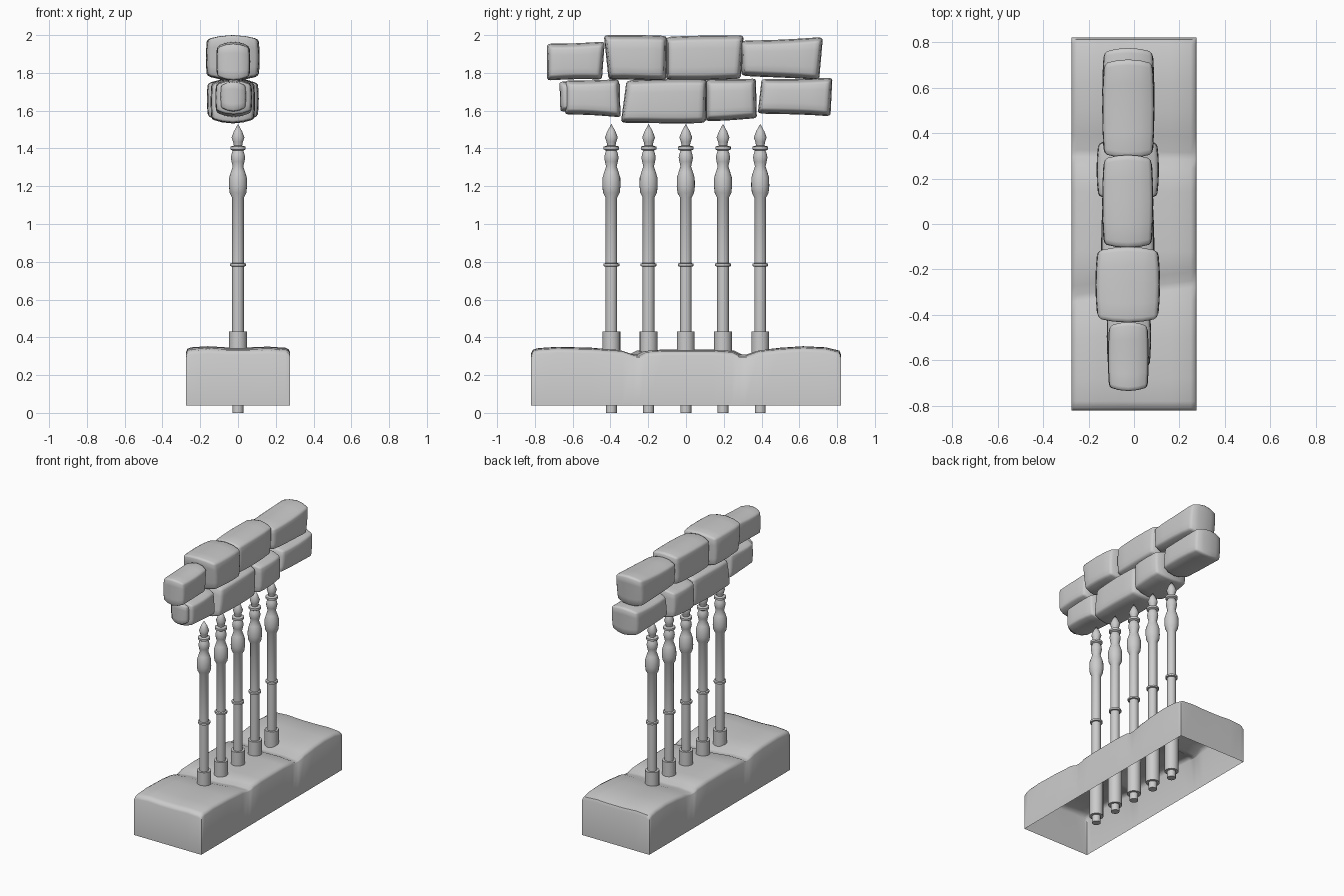
import bpy, bmesh, math

if "Cube" in bpy.data.objects:
    bpy.data.objects.remove(bpy.data.objects["Cube"])


def finish(bm, name, angle=40):
    me = bpy.data.meshes.new(name)
    bmesh.ops.recalc_face_normals(bm, faces=bm.faces)
    bm.to_mesh(me)
    bm.free()
    ob = bpy.data.objects.new(name, me)
    bpy.context.collection.objects.link(ob)
    bpy.ops.object.select_all(action='DESELECT')
    ob.select_set(True)
    bpy.context.view_layer.objects.active = ob
    bpy.ops.object.shade_smooth_by_angle(angle=math.radians(angle))
    return ob


# Stone: rounded block mapped to a side-view quad (y, z), slightly crowned
def stone(name, x0, x1, quad, r=0.12, crown=0.022, twist=0.0):
    bm = bmesh.new()
    bmesh.ops.create_cube(bm, size=2)
    bmesh.ops.subdivide_edges(bm, edges=bm.edges[:], cuts=3, use_grid_fill=True)
    sharp = [e for e in bm.edges if e.calc_face_angle(0) > 1]
    bmesh.ops.bevel(bm, geom=sharp, offset=r, segments=2, profile=0.5,
                    affect='EDGES', clamp_overlap=True)
    (bl, br, tr, tl) = quad
    for v in bm.verts:
        u, s, w = v.co
        a, b = (s + 1) / 2, (w + 1) / 2
        y, z = [(bl[i] * (1 - a) + br[i] * a) * (1 - b)
                + (tl[i] * (1 - a) + tr[i] * a) * b for i in (0, 1)]
        c = crown * u * u
        y -= 0.8 * c * s
        z -= c * w
        half = (x1 - x0) / 2 * (1 - 0.06 * s * s - 0.04 * w * w)
        x = (x0 + x1) / 2 + half * u + twist * s
        z += 0.004 * math.sin(5 * y + 2 * w) * (1 - s * s)
        v.co = (x, y, z)
    return finish(bm, name, 50)


# Upper course of stones
stone("upper_stone_1", -0.115, 0.065,
      [(-.735, 1.76), (-.445, 1.765), (-.43, 1.965), (-.735, 1.955)])
stone("upper_stone_2", -0.17, 0.115,
      [(-.41, 1.765), (-.105, 1.76), (-.10, 1.995), (-.435, 2.0)])
stone("upper_stone_3", -0.14, 0.085,
      [(-.105, 1.762), (.29, 1.768), (.305, 2.0), (-.105, 1.99)])
stone("upper_stone_4", -0.14, 0.09,
      [(.295, 1.785), (.705, 1.762), (.725, 1.99), (.29, 1.97)])

# Lower course of stones
stone("lower_stone_1", -0.12, 0.075,
      [(-.64, 1.58), (-.345, 1.565), (-.355, 1.765), (-.64, 1.76)])
stone("lower_stone_inner", -0.095, 0.045,
      [(-.665, 1.595), (-.35, 1.59), (-.35, 1.75), (-.67, 1.755)])
stone("lower_stone_2", -0.145, 0.09,
      [(-.345, 1.535), (.105, 1.535), (.11, 1.768), (-.315, 1.76)])
stone("lower_stone_3", -0.165, 0.11,
      [(.105, 1.545), (.375, 1.56), (.37, 1.77), (.105, 1.765)])
stone("lower_stone_4", -0.14, 0.09,
      [(.38, 1.585), (.765, 1.57), (.775, 1.775), (.40, 1.768)])

# Base: worn top surface with two grooves, walls extruded down, open below
ys = [(-.82, .315), (-.81, .335), (-.78, .343), (-.68, .35), (-.50, .345),
      (-.37, .335), (-.31, .315), (-.28, .31), (-.24, .33), (-.12, .335),
      (0, .335), (.14, .335), (.25, .33), (.29, .31), (.32, .31), (.39, .333),
      (.5, .345), (.62, .353), (.74, .347), (.79, .335), (.812, .33), (.82, .31)]
xs = [(-.275, .03), (-.268, .014), (-.25, .006), (-.16, 0), (-.06, .006),
      (.06, .006), (.16, .002), (.25, .008), (.268, .016), (.275, .03)]
bm = bmesh.new()
grid = [[bm.verts.new((x, y + 0.12 * x * (abs(abs(y) - .3) < .1) * (1 if y < 0 else -.2),
                       max(.295, z - d))) for x, d in xs] for y, z in ys]
for j in range(len(ys) - 1):
    for i in range(len(xs) - 1):
        bm.faces.new((grid[j][i], grid[j][i + 1], grid[j + 1][i + 1], grid[j + 1][i]))
rim = [e for e in bm.edges if e.is_boundary]
ret = bmesh.ops.extrude_edge_only(bm, edges=rim)
for g in ret["geom"]:
    if isinstance(g, bmesh.types.BMVert):
        g.co.z = 0.04
base = finish(bm, "stone_base", 50)
if base.data.polygons[0].normal.z < 0:
    base.data.flip_normals()

# Railing bar: lathe profile (radius, z)
bar = [(0, 0), (.029, 0), (.029, .05), (.047, .05), (.047, .43), (.031, .43),
       (.031, .775), (.042, .777), (.042, .79), (.031, .793), (.031, 1.14),
       (.044, 1.165), (.048, 1.20), (.047, 1.245), (.038, 1.275), (.028, 1.305),
       (.034, 1.33), (.038, 1.352), (.034, 1.372), (.028, 1.388), (.041, 1.395),
       (.041, 1.41), (.022, 1.415), (.026, 1.435), (.034, 1.458), (.022, 1.49), (0, 1.53)]
bm = bmesh.new()
vs = [bm.verts.new((r, 0, z)) for r, z in bar]
es = [bm.edges.new(p) for p in zip(vs, vs[1:])]
bmesh.ops.spin(bm, geom=vs + es, cent=(0, 0, 0), axis=(0, 0, 1),
               angle=2 * math.pi, steps=20)
bmesh.ops.remove_doubles(bm, verts=bm.verts[:], dist=1e-4)
first = finish(bm, "railing_bar_1", 40)
for i in range(5):
    ob = first if i == 0 else first.copy()
    if i:
        ob.name = f"railing_bar_{i + 1}"
        bpy.context.collection.objects.link(ob)
    ob.location = (0, -0.395 + 0.197 * i, 0)
